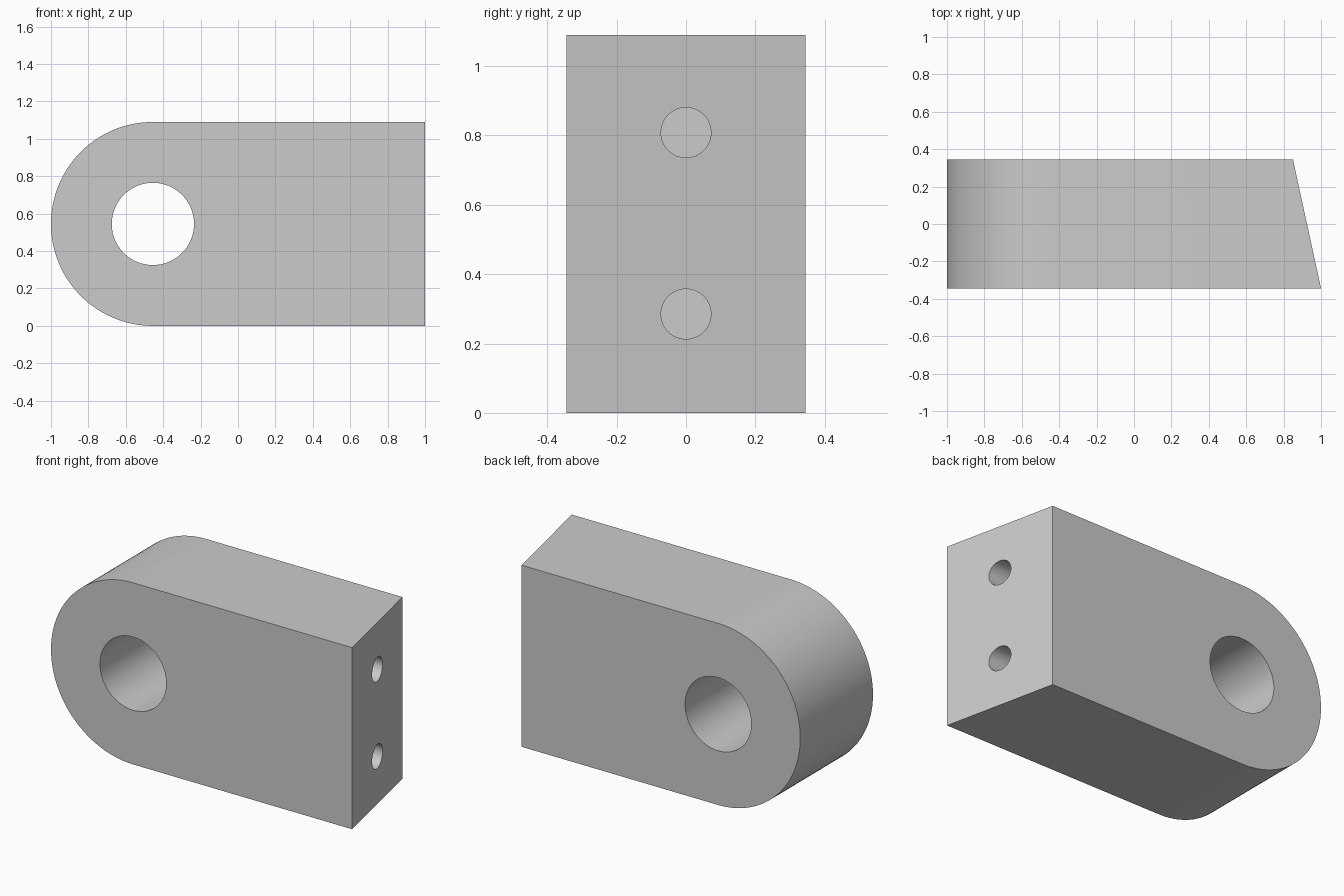
import bpy, bmesh, math
from mathutils import Matrix

if "Cube" in bpy.data.objects:
    bpy.data.objects.remove(bpy.data.objects["Cube"])

R, CX, HALF = 0.545, -0.455, 0.345   # round end radius, its centre x, half thickness


def link(name, bm):
    bmesh.ops.recalc_face_normals(bm, faces=bm.faces)
    mesh = bpy.data.meshes.new(name)
    bm.to_mesh(mesh)
    bm.free()
    obj = bpy.data.objects.new(name, mesh)
    bpy.context.collection.objects.link(obj)
    return obj


def cutter(name, radius, length, centre, axis):
    bm = bmesh.new()
    turn = Matrix.Rotation(math.pi / 2, 4, axis)
    bmesh.ops.create_cone(bm, cap_ends=True, segments=64, radius1=radius, radius2=radius,
                          depth=length, matrix=Matrix.Translation(centre) @ turn)
    obj = link(name, bm)
    obj.hide_render = True
    return obj


# Body: round left end, slanted right end
bm = bmesh.new()
rings = []
for y, end in ((-HALF, 1.0), (HALF, 0.85)):
    pts = [(end, 0.0), (end, 2 * R)]
    for i in range(65):
        a = math.pi / 2 + math.pi * i / 64
        pts.append((CX + R * math.cos(a), R + R * math.sin(a)))
    ring = [bm.verts.new((x, y, z)) for x, z in pts]
    bm.faces.new(ring)
    rings.append(ring)
front, back = rings
n = len(front)
for i in range(n):
    j = (i + 1) % n
    bm.faces.new((front[i], front[j], back[j], back[i]))
body = link("bracket_body", bm)

# Cross bore and two blind holes in the slanted end
cutters = [cutter("cross_bore_cutter", 0.22, 1.0, (CX, 0, R), 'X')]
for z in (0.285, 0.808):
    cutters.append(cutter("end_hole_cutter", 0.072, 0.8, (0.75, 0, z), 'Y'))

bpy.context.view_layer.objects.active = body
body.select_set(True)
for c in cutters:
    mod = body.modifiers.new("hole", 'BOOLEAN')
    mod.operation = 'DIFFERENCE'
    mod.solver = 'EXACT'
    mod.object = c
    bpy.ops.object.modifier_apply(modifier=mod.name)
    bpy.data.objects.remove(c)

bpy.ops.object.shade_smooth_by_angle(angle=math.radians(30))
